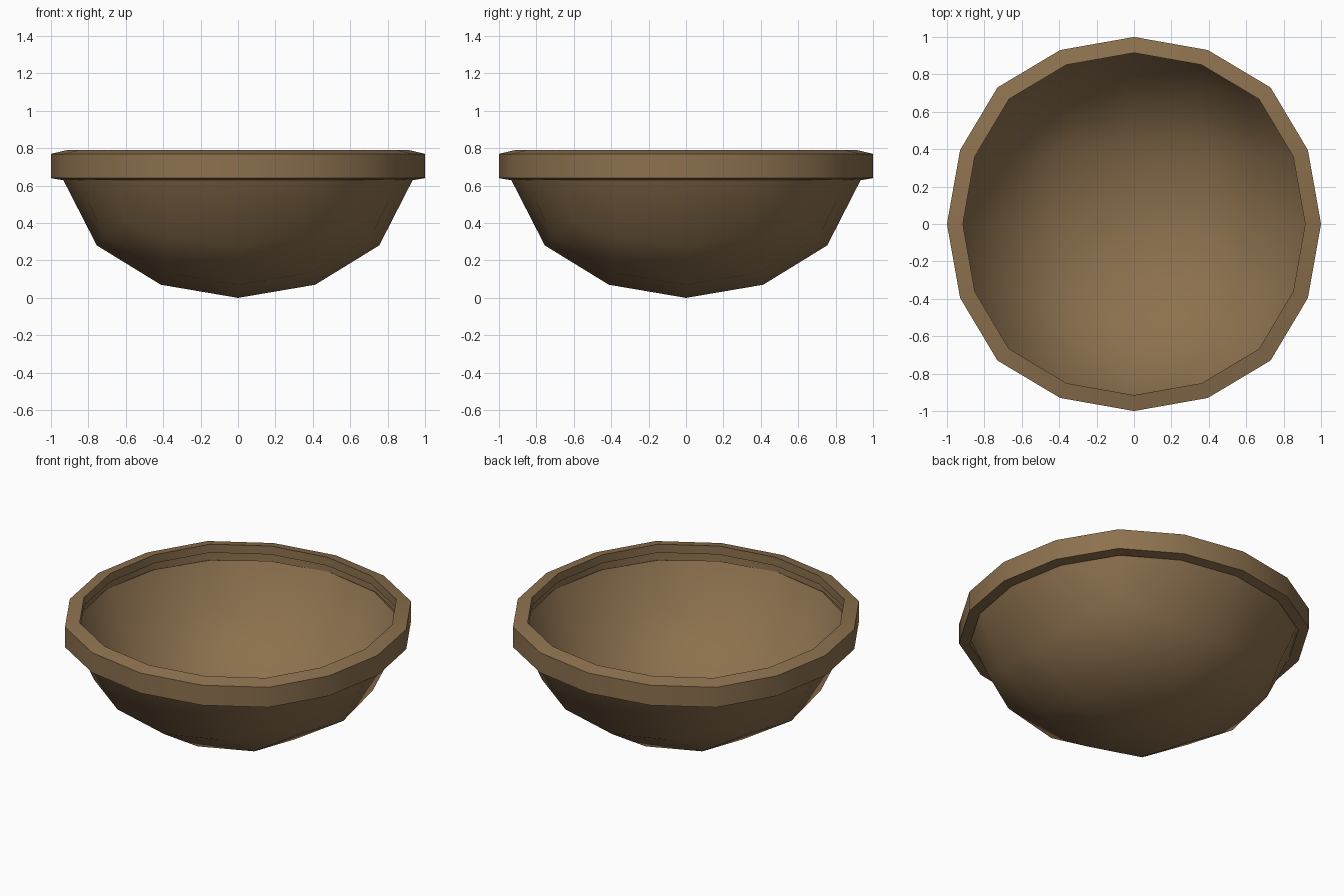
import bpy, bmesh, math

if "Cube" in bpy.data.objects:
    bpy.data.objects.remove(bpy.data.objects["Cube"])

wood = bpy.data.materials.new("brown_wood")
wood.diffuse_color = (0.265, 0.165, 0.077, 1)
wood.use_nodes = True
wood.node_tree.nodes["Principled BSDF"].inputs["Base Color"].default_value = wood.diffuse_color


def add_object(name, bm):
    bmesh.ops.recalc_face_normals(bm, faces=bm.faces)
    me = bpy.data.meshes.new(name)
    bm.to_mesh(me)
    bm.free()
    ob = bpy.data.objects.new(name, me)
    bpy.context.collection.objects.link(ob)
    me.materials.append(wood)
    return ob


def smooth(ob, degrees):
    bpy.ops.object.select_all(action='DESELECT')
    ob.select_set(True)
    bpy.context.view_layer.objects.active = ob
    bpy.ops.object.shade_smooth_by_angle(angle=math.radians(degrees))


# Bowl: rounded cube, cut open below its middle, top loop flattened
bm = bmesh.new()
bmesh.ops.create_cube(bm, size=2)
bowl = add_object("bowl", bm)
mod = bowl.modifiers.new("round", 'SUBSURF')
mod.levels = 2
bpy.context.view_layer.objects.active = bowl
bpy.ops.object.modifier_apply(modifier="round")

R = 1.04
bm = bmesh.new()
bm.from_mesh(bowl.data)
k = R / max(v.co.z for v in bm.verts)
for v in bm.verts:
    v.co *= k
    v.co.z = (v.co.z + R) * 0.985
bmesh.ops.delete(bm, geom=[v for v in bm.verts if v.co.z > 0.85], context='VERTS')
for v in bm.verts:
    x, y, z = v.co
    diagonal = min(abs(x), abs(y)) / max(abs(x), abs(y), 0.001)
    if z > 0.55:  # lip of the bowl, hidden inside the rim
        s = (0.957 + 0.013 * diagonal) / math.hypot(x, y)
        v.co = (x * s, y * s, 0.675)
    elif z > 0.35:  # pull in the cube corners
        v.co.x *= 0.98
        v.co.y *= 0.98
bm.to_mesh(bowl.data)
bm.free()
shell = bowl.modifiers.new("thickness", 'SOLIDIFY')
shell.thickness = 0.025
shell.offset = -1
bpy.ops.object.modifier_apply(modifier="thickness")
smooth(bowl, 60)

# Rim: closed band swept round a slightly squared 16-sided outline,
# undercut on the inside where it sits over the bowl
profile = [(1.0, 0.77), (1.0, 0.64), (0.938, 0.63), (0.942, 0.735),
           (0.915, 0.735), (0.915, 0.79)]
outline = [(1, 0), (0.93, 0.395), (0.73, 0.73), (0.395, 0.93)]
bm = bmesh.new()
rings = []
for i in range(16):
    x, y = outline[i % 4]
    for turn in range(i // 4):
        x, y = -y, x
    rings.append([bm.verts.new((r * x, r * y, z)) for r, z in profile])
n = len(profile)
for i in range(16):
    p, q = rings[i], rings[(i + 1) % 16]
    for j in range(n):
        m = (j + 1) % n
        bm.faces.new((p[j], q[j], q[m], p[m]))
rim = add_object("rim", bm)
smooth(rim, 35)
